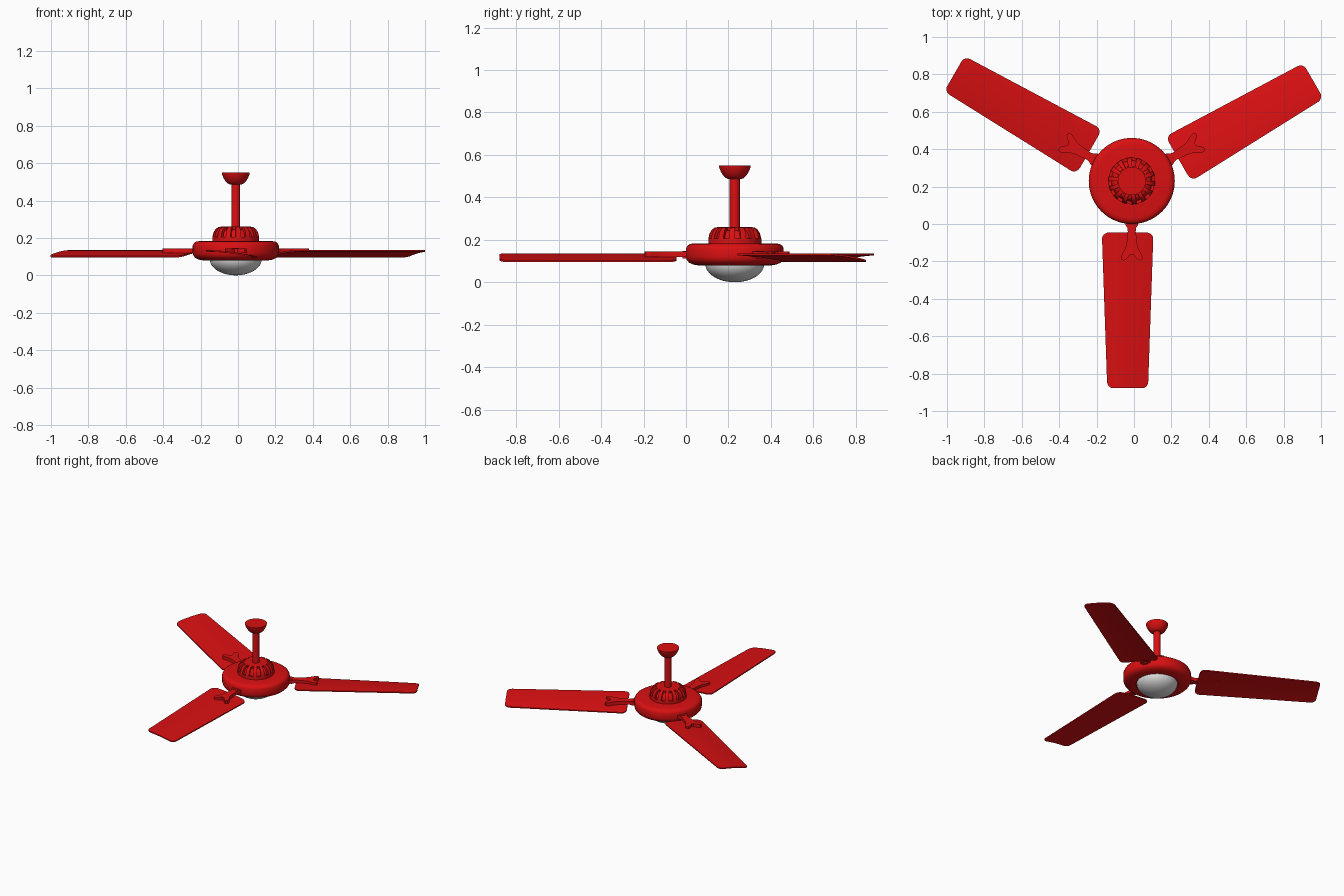
import bpy, bmesh
from math import sin, cos, pi, tau, sqrt, radians

cube = bpy.data.objects.get("Cube")
if cube:
    bpy.data.objects.remove(cube, do_unlink=True)

HUB = (-0.012, 0.23, 0)
ANGLES = {"front": -90, "right": 30, "left": 150}


def material(name, rgb):
    mat = bpy.data.materials.new(name)
    mat.use_nodes = True
    mat.diffuse_color = (*rgb, 1)
    mat.node_tree.nodes["Principled BSDF"].inputs["Base Color"].default_value = (*rgb, 1)
    return mat


RED = material("red paint", (0.7, 0.005, 0.006))
GLASS = material("frosted glass", (0.7, 0.7, 0.7))


def finish(name, bm, mat, angle=0):
    bmesh.ops.recalc_face_normals(bm, faces=bm.faces[:])
    mesh = bpy.data.meshes.new(name)
    bm.to_mesh(mesh)
    bm.free()
    mesh.materials.append(mat)
    obj = bpy.data.objects.new(name, mesh)
    bpy.context.collection.objects.link(obj)
    obj.location = HUB
    obj.rotation_euler.z = radians(angle)
    bpy.ops.object.select_all(action="DESELECT")
    obj.select_set(True)
    bpy.context.view_layer.objects.active = obj
    bpy.ops.object.shade_smooth_by_angle(angle=radians(35))
    return obj


def lathe(profile, segs=64):
    """Turn (radius, height) points about z; returns the mesh and its face bands."""
    bm = bmesh.new()
    rings = []
    for r, z in profile:
        if r == 0:
            rings.append([bm.verts.new((0, 0, z))] * segs)
        else:
            rings.append([bm.verts.new((r * cos(tau * i / segs), r * sin(tau * i / segs), z))
                          for i in range(segs)])
    bands = []
    for a, b in zip(rings, rings[1:]):
        band = []
        for i in range(segs):
            k = (i + 1) % segs
            band.append(bm.faces.new(list(dict.fromkeys((a[i], a[k], b[k], b[i])))))
        bands.append(band)
    return bm, bands


def thicken(bm, depth):
    out = bmesh.ops.extrude_face_region(bm, geom=bm.faces[:])
    verts = [g for g in out["geom"] if isinstance(g, bmesh.types.BMVert)]
    bmesh.ops.translate(bm, verts=verts, vec=(0, 0, -depth))


# Ceiling cup and rod
bm, _ = lathe([(0, .55), (.075, .55), (.073, .538), (.065, .52), (.055, .503),
               (.042, .491), (.03, .486), (0, .486)])
finish("ceiling_cup", bm, RED)
bm, _ = lathe([(0, .5), (.024, .5), (.024, .25), (0, .25)], 32)
finish("down_rod", bm, RED)

# Vented motor cap with recessed slots
bm, bands = lathe([(0, .26), (.08, .26), (.095, .257), (.108, .248), (.119, .23),
                   (.125, .205), (.125, .192), (.125, .175), (0, .175)], 56)
bmesh.ops.recalc_face_normals(bm, faces=bm.faces[:])
slots = [f for band in bands[1:5] for i, f in enumerate(band) if i % 4 < 2]
bmesh.ops.inset_region(bm, faces=slots, thickness=.001, depth=-.016, use_even_offset=True)
finish("vented_motor_cap", bm, RED)

# Motor housing
bm, _ = lathe([(0, .183), (.195, .183), (.212, .18), (.224, .172), (.23, .16),
               (.23, .118), (.226, .104), (.215, .092), (.198, .084), (.175, .08),
               (.145, .08), (.14, .086), (0, .086)])
finish("motor_housing", bm, RED)

# Glass light bowl
bm, _ = lathe([(0, .087)] + [(.139 * cos(i * pi / 24), .087 - .087 * sin(i * pi / 24))
                             for i in range(12)] + [(0, 0)])
finish("light_bowl", bm, GLASS)


def make_blade(name, angle):
    """Tapered, rounded-corner blade with a gentle crown and pitch."""
    bm = bmesh.new()
    inner, outer, corner = .275, 1.108, .035
    edge = [1, .99, .965, .93, .88, .82, .74]
    ts = [-t for t in edge] + [-.5, -.25, 0, .25, .5] + edge[::-1]
    rows = []
    for t in ts:
        gap = max(0, corner - (1 - abs(t)) * .12)
        trim = corner - sqrt(max(0, corner ** 2 - gap ** 2))
        row = []
        for s in (0, .33, .67, 1):
            r = inner + trim + s * (outer - inner - 2 * trim)
            f = (r - inner) / (outer - inner)
            half, mid = .138 - .029 * f, -.022
            row.append(bm.verts.new((r, mid + half * t, .125 - .016 * t - .006 * t * t)))
        rows.append(row)
    for a, b in zip(rows, rows[1:]):
        for i in range(len(a) - 1):
            bm.faces.new((a[i], a[i + 1], b[i + 1], b[i]))
    thicken(bm, .008)
    finish(name, bm, RED, angle)


def make_bracket(name, angle):
    """Forked arm from the housing onto the blade."""
    half = [(.2, .036), (.235, .034), (.25, .024), (.27, .021), (.3, .025), (.33, .027),
            (.36, .034), (.385, .048), (.405, .057), (.418, .056), (.425, .046),
            (.422, .034), (.405, .018), (.393, .008)]
    bm = bmesh.new()
    outline = half + [(x, -y) for x, y in reversed(half)]
    bm.faces.new([bm.verts.new((x, y, .144)) for x, y in outline])
    thicken(bm, .024)
    finish(name, bm, RED, angle)


for side, angle in ANGLES.items():
    make_blade(side + "_blade", angle)
    make_bracket(side + "_blade_bracket", angle)
    # Short boss joining the arm to the housing
    bm = bmesh.new()
    bmesh.ops.create_cube(bm, size=1)
    bmesh.ops.scale(bm, vec=(.06, .05, .034), verts=bm.verts[:])
    bmesh.ops.translate(bm, vec=(.225, 0, .13), verts=bm.verts[:])
    bmesh.ops.bevel(bm, geom=bm.edges[:], offset=.008, segments=2, affect="EDGES")
    finish(side + "_arm_boss", bm, RED, angle)
